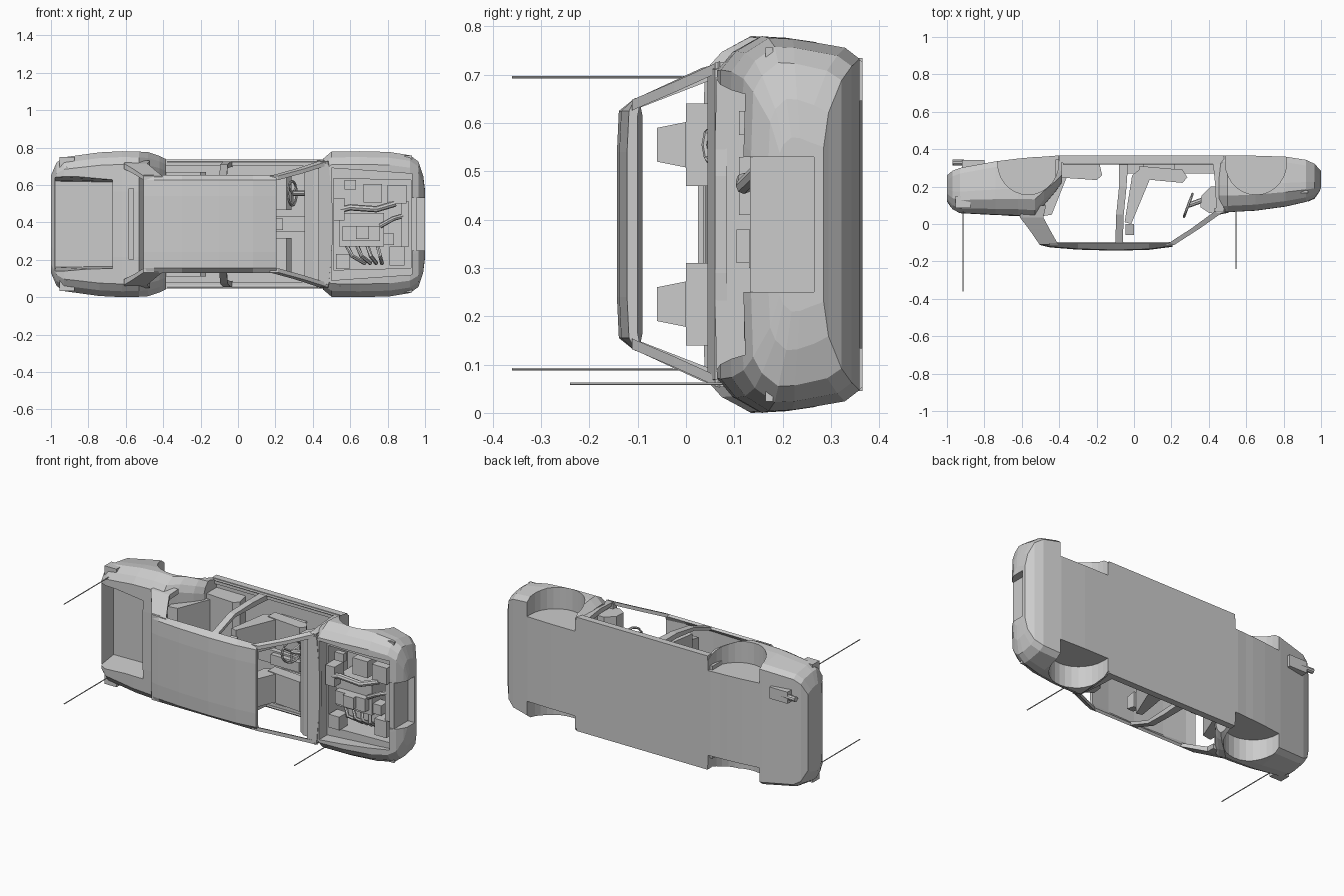
import bpy, bmesh
from math import cos, sin, pi
from mathutils import Vector

if "Cube" in bpy.data.objects:
    bpy.data.objects.remove(bpy.data.objects["Cube"])

ZC = 0.39   # car lies on its side: length on x, roof towards -y, width on z


def make(name, verts, faces):
    me = bpy.data.meshes.new(name)
    me.from_pydata([tuple(v) for v in verts], [], faces)
    bm = bmesh.new()
    bm.from_mesh(me)
    bmesh.ops.recalc_face_normals(bm, faces=bm.faces)
    bm.to_mesh(me)
    bm.free()
    ob = bpy.data.objects.new(name, me)
    bpy.context.collection.objects.link(ob)
    return ob


def loft(name, rings):
    n = len(rings[0])
    faces = [list(range(n)), list(range((len(rings) - 1) * n, len(rings) * n))]
    for r in range(len(rings) - 1):
        for i in range(n):
            j = (i + 1) % n
            faces.append([r * n + i, r * n + j, (r + 1) * n + j, (r + 1) * n + i])
    return make(name, [v for ring in rings for v in ring], faces)


def prism(name, prof, z0, z1):
    return loft(name, [[(x, y, z) for x, y in prof] for z in (z0, z1)])


def box(name, x0, x1, y0, y1, z0, z1):
    return prism(name, [(x0, y0), (x1, y0), (x1, y1), (x0, y1)], z0, z1)


def tube(name, pts, r, sides=8):
    pts = [Vector(p) for p in pts]
    rings = []
    for i, p in enumerate(pts):
        d = (pts[min(i + 1, len(pts) - 1)] - pts[max(i - 1, 0)]).normalized()
        a = d.cross(Vector((0, 0, 1)) if abs(d.z) < 0.9 else Vector((1, 0, 0))).normalized()
        b = d.cross(a)
        rings.append([p + (a * cos(t) + b * sin(t)) * r
                      for t in [2 * pi * k / sides for k in range(sides)]])
    return loft(name, rings)


def cut(ob, *cutters):
    for c in cutters:
        m = ob.modifiers.new("cut", 'BOOLEAN')
        m.object, m.operation, m.solver = c, 'DIFFERENCE', 'EXACT'
        bpy.context.view_layer.objects.active = ob
        bpy.ops.object.modifier_apply(modifier=m.name)
        bpy.data.objects.remove(c)


def mirrored(half):
    """Half profile (x, y, half width), closed across the centre plane."""
    return ([(x, y, ZC + h) for x, y, h in half]
            + [(x, y, ZC - h) for x, y, h in reversed(half) if h > 0])


def body_ring(x, yt, h, yb):
    k = yb - yt
    return mirrored([(x, yt, h * .45), (x, yt + .004, h * .82), (x, yt + .12 * k, h * .92),
                     (x, yt + .3 * k, h), (x, yt + .48 * k, h * .995),
                     (x, yb - .03, h * .95), (x, yb, h * .89)])


def arch(xc, s):
    p = [(xc + .163 * cos(t), .325 - .168 * sin(t)) for t in [pi * i / 14 for i in range(15)]]
    p += [(xc - .163, .45), (xc + .163, .45)]
    return prism("arch_cutter", p, ZC + s * .257, ZC + s * .5)


# front body with engine bay, grille notch and wheel wells
front = loft("front_body", [body_ring(*s) for s in (
    (.455, .062, .35, .365), (.50, .06, .388, .365), (.65, .068, .39, .365),
    (.81, .09, .386, .36), (.92, .115, .368, .343), (.965, .135, .335, .322),
    (.99, .17, .26, .295), (1.0, .19, .18, .285))])
cut(front,
    loft("bay_top", [mirrored([(.50, y, .30), (.93, y, .27)]) for y in (-.1, .14)]),
    loft("bay_low", [mirrored([(.51, y, .245), (.925, y, .235)]) for y in (.12, .32)]),
    box("grille_cutter", .9, 1.1, -.1, .265, ZC - .14, ZC + .14),
    *[arch(.652, s) for s in (1, -1)])

# rear body with trunk, rear cabin cut and wheel wells
rear = loft("rear_body", [body_ring(*s) for s in (
    (-.385, .22, .348, .365), (-.42, .17, .365, .365), (-.48, .10, .385, .36),
    (-.53, .035, .388, .358), (-.62, .042, .39, .35), (-.74, .046, .384, .335),
    (-.93, .055, .358, .30), (-.97, .075, .33, .285), (-1.0, .12, .26, .26))])
cut(rear,
    loft("trunk_cutter", [mirrored([(-.985, -.05, .275), (-.67, -.05, .245)]),
                          mirrored([(-.975, .20, .23), (-.67, .20, .225)])]),
    box("cabin_cutter", -.5, -.3, -.1, .335, ZC - .25, ZC + .25),
    *[arch(-.566, s) for s in (1, -1)])

# floor, sills, cowl and dashboard
box("floor_pan", -.40, .48, .345, .365, ZC - .33, ZC + .33)
loft("cowl", [mirrored([(.43, .045, .325), (.485, .06, .32), (.505, .06, .1)]),
              mirrored([(.43, .085, .33), (.485, .085, .33), (.505, .085, .1)])])
prism("dashboard", [(.46, .06), (.40, .06), (.355, .09), (.36, .15), (.41, .2), (.46, .2)],
      ZC - .30, ZC + .30)
box("tunnel", -.05, .45, .27, .35, ZC - .04, ZC + .04)
box("console", .05, .24, .24, .28, ZC - .03, ZC + .03)
box("high_brake_light", -.585, -.555, .025, .045, ZC - .19, ZC + .19)

# roof shell with a raised rim around the windows
loft("roof", [mirrored([(x, y0, .15), (x, y0 + .004, .235), (x, -.105, .262),
                        (x, -.095, .25), (x, y0 + .022, .225)])
              for x, y0 in ((-.505, -.112), (-.45, -.125), (-.3, -.137), (-.1, -.143),
                            (.08, -.138), (.205, -.122))])


def pillar(name, rows):
    """Rows of (front x, rear x, y, outer half width, thickness), both sides."""
    for s in (1, -1):
        loft(name, [[(a, y, ZC + s * h), (b, y, ZC + s * h), (b, y, ZC + s * (h - t)),
                     (a, y, ZC + s * (h - t))] for a, b, y, h, t in rows])


pillar("windscreen_pillar", [(.215, .17, -.112, .258, .022), (.35, .305, -.025, .295, .022),
                             (.485, .435, .07, .338, .022)])
pillar("front_door_post", [(.48, .44, .06, .335, .02), (.475, .435, .2, .345, .03),
                           (.47, .42, .35, .34, .03)])
pillar("centre_pillar", [(-.06, -.10, -.105, .258, .02), (-.055, -.095, .05, .318, .02),
                         (-.04, -.08, .2, .335, .03), (-.03, -.08, .35, .335, .03)])
pillar("rear_pillar", [(-.405, -.505, -.11, .258, .022), (-.45, -.56, -.03, .295, .025),
                       (-.485, -.61, .035, .325, .03), (-.47, -.6, .10, .34, .03)])
for s in (1, -1):
    z = sorted((ZC + s * .31, ZC + s * .345))
    box("sill", -.40, .48, .325, .365, *z)
    tube("door_lip", [(-.38, .325, ZC + s * .335), (.46, .325, ZC + s * .335)], .008, 6)

# seats
for s in (1, -1):
    c = ZC + s * .165
    prism("front_seat_back", [(-.05, .01), (-.015, 0), (.035, .12), (.085, .24), (.04, .30),
                              (-.01, .26)], c - .085, c + .085)
    prism("front_seat_cushion", [(.03, .245), (.10, .235), (.26, .22), (.285, .25),
                                 (.26, .29), (.03, .31)], c - .09, c + .09)
    box("seat_base", .05, .22, .28, .35, c - .07, c + .07)
    loft("headrest", [[(x, y, c + k * w) for x, k in ((-.045, -1), (0, -1), (0, 1), (-.045, 1))]
                      for y, w in ((-.06, .035), (0, .047))])
prism("rear_seat_back", [(-.5, .04), (-.44, .05), (-.36, .25), (-.42, .33), (-.5, .33)],
      ZC - .25, ZC + .25)
prism("rear_seat_cushion", [(-.42, .25), (-.20, .235), (-.17, .26), (-.19, .345), (-.42, .345)],
      ZC - .28, ZC + .28)

# steering wheel and column
w = Vector((.29, .10, ZC + .165))
u, v = Vector((.35, .94, 0)).normalized(), Vector((0, 0, 1))
tube("steering_wheel", [w + (u * cos(t) + v * sin(t)) * .065
                        for t in [2 * pi * i / 16 for i in range(17)]], .007, 6)
tube("steering_column", [w, w + Vector((.11, .04, 0))], .014)
for a in (.5, 2.6, 4.7):
    tube("wheel_spoke", [w, w + (u * cos(a) + v * sin(a)) * .065], .006, 4)

# engine bay: x, z centre, half sizes in x and z, top y, bottom y
for name, x, z, dx, dz, y0, y1 in (
        ("engine_block", .66, .36, .12, .09, .17, .32),
        ("valve_cover", .66, .34, .10, .04, .13, .18),
        ("carburettor", .665, .345, .035, .035, .105, .14),
        ("battery", .72, .555, .05, .05, .14, .25),
        ("air_filter_box", .85, .55, .05, .05, .14, .24),
        ("fuse_box", .60, .60, .03, .025, .11, .14),
        ("washer_tank", .85, .22, .04, .05, .15, .26),
        ("fluid_tank", .56, .19, .035, .04, .12, .2),
        ("alternator", .80, .31, .035, .03, .18, .25),
        ("bulkhead_box", .54, .47, .03, .06, .11, .2),
        ("fan_shroud", .895, .39, .02, .12, .16, .28)):
    box(name, x - dx, x + dx, y0, y1, z - dz, z + dz)
tube("intake_duct", [(.52, .13, .46), (.60, .12, .48), (.74, .12, .47), (.84, .15, .50)], .017)
for i in range(4):
    tube("exhaust_header", [(.58 + i * .055, .20, .28), (.61 + i * .05, .18, .22),
                            (.68 + i * .03, .23, .18)], .011, 6)
tube("coolant_hose", [(.76, .16, .38), (.83, .15, .42), (.9, .18, .44)], .013)
box("radiator", .925, .955, .132, .267, .25, .53)

# side marker lamps
for s in (1, -1):
    z = sorted((ZC + s * .33, ZC + s * .366))
    box("side_marker", .89, .93, .165, .18, *z)
    z = sorted((ZC + s * .28, ZC + s * .358))
    box("rear_lamp", -.955, -.875, .085, .15, *z)

# exhaust
box("silencer", -.92, -.80, .295, .342, .575, .645)
tube("tailpipe", [(-.85, .325, .61), (-.97, .33, .61)], .016, 10)

# aerials
for name, x, y0, y1, z in (("rear_aerial", -.915, .08, -.36, .09),
                           ("rear_aerial", -.915, .08, -.36, .695),
                           ("front_aerial", .545, .09, -.24, .06)):
    tube(name, [(x, y0, z), (x, y1, z)], .003, 6)
